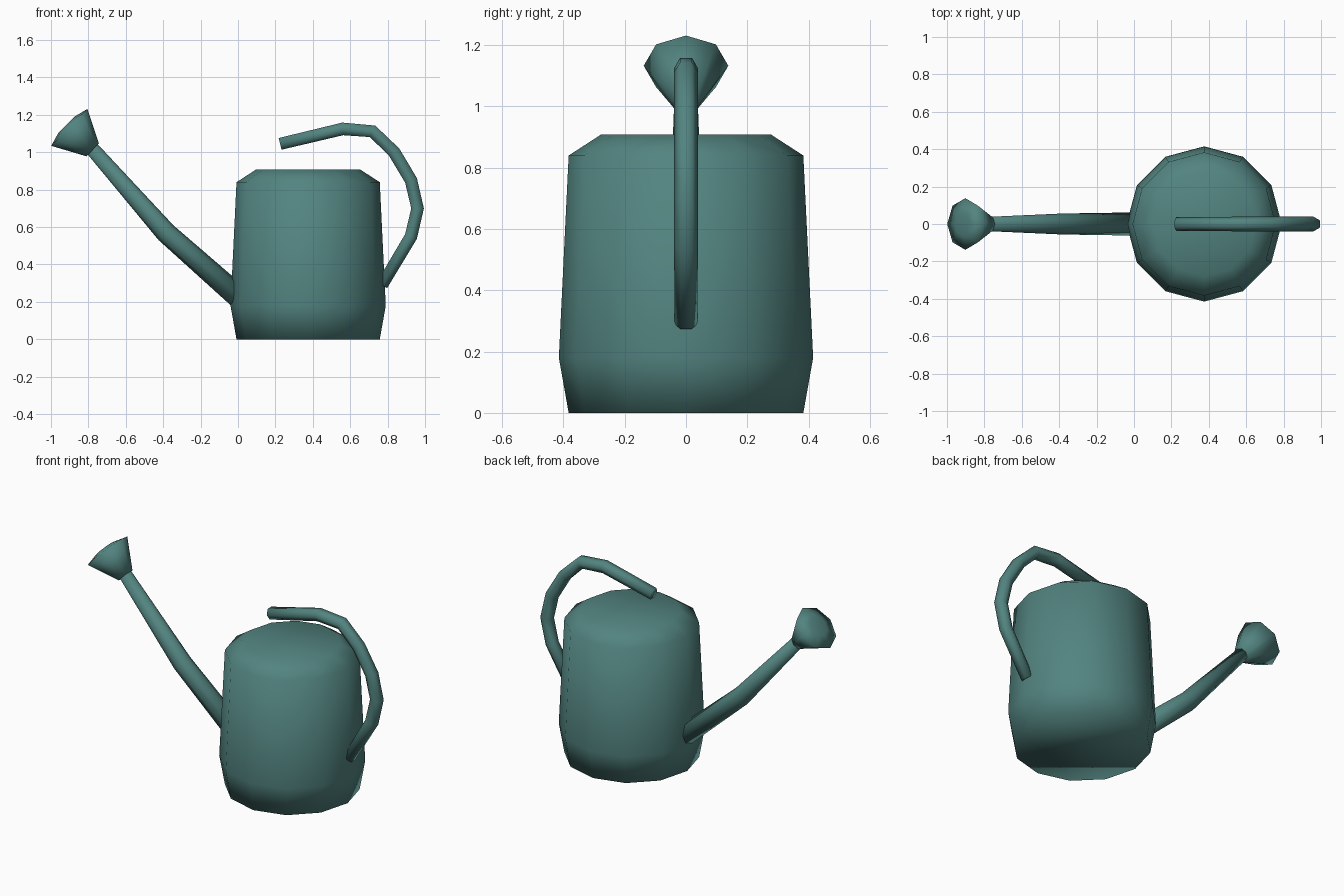
import bpy, bmesh, math
from mathutils import Vector

default = bpy.data.objects.get("Cube")
if default:
    bpy.data.objects.remove(default)

# single painted-metal colour
teal = bpy.data.materials.new("teal_paint")
teal.use_nodes = True
colour = (0.085, 0.23, 0.215, 1)
teal.diffuse_color = colour
teal.node_tree.nodes["Principled BSDF"].inputs["Base Color"].default_value = colour


def sweep(name, path, sides):
    """Tube through (x, z, radius) points in the plane y = 0, with capped ends."""
    points = [Vector((x, 0, z)) for x, z, r in path]
    side = Vector((0, 1, 0))
    bm = bmesh.new()
    rings = []
    for i, (x, z, r) in enumerate(path):
        before = points[max(i - 1, 0)]
        after = points[min(i + 1, len(path) - 1)]
        # mitre direction: mean of the neighbouring segment directions
        tangent = (after - points[i]).normalized() + (points[i] - before).normalized()
        across = side.cross(tangent.normalized())
        ring = []
        for k in range(sides):
            a = math.tau * k / sides
            ring.append(bm.verts.new(points[i] + r * (math.cos(a) * side + math.sin(a) * across)))
        rings.append(ring)
    for low, high in zip(rings, rings[1:]):
        for k in range(sides):
            n = (k + 1) % sides
            bm.faces.new((low[k], low[n], high[n], high[k]))
    bm.faces.new(rings[0])
    bm.faces.new(rings[-1])
    bmesh.ops.recalc_face_normals(bm, faces=bm.faces)
    for face in bm.faces:
        face.smooth = True
    mesh = bpy.data.meshes.new(name)
    bm.to_mesh(mesh)
    bm.free()
    mesh.materials.append(teal)
    obj = bpy.data.objects.new(name, mesh)
    bpy.context.collection.objects.link(obj)
    return obj


# twelve-sided can with a narrow shoulder
body_x = 0.375
body_profile = [(0, 0.383), (0.18, 0.415), (0.84, 0.383), (0.908, 0.278)]
sweep("body", [(body_x, z, r) for z, r in body_profile], 12)

# tapering spout, starting just inside the can
sweep("spout", [(0.0, 0.23, 0.062), (-0.385, 0.57, 0.056), (-0.785, 1.025, 0.038)], 8)

# flared sprinkler head with a shallow domed face
sweep("sprinkler_head", [(-0.777, 1.013, 0.048), (-0.902, 1.133, 0.138),
                         (-0.917, 1.148, 0.06)], 8)

# arched handle from above the lid to the back wall
sweep("handle", [(0.225, 1.045, 0.037), (0.56, 1.125, 0.039), (0.72, 1.112, 0.039),
                 (0.835, 1.0, 0.039), (0.925, 0.85, 0.039), (0.96, 0.70, 0.039),
                 (0.925, 0.55, 0.039), (0.77, 0.29, 0.037)], 6)
